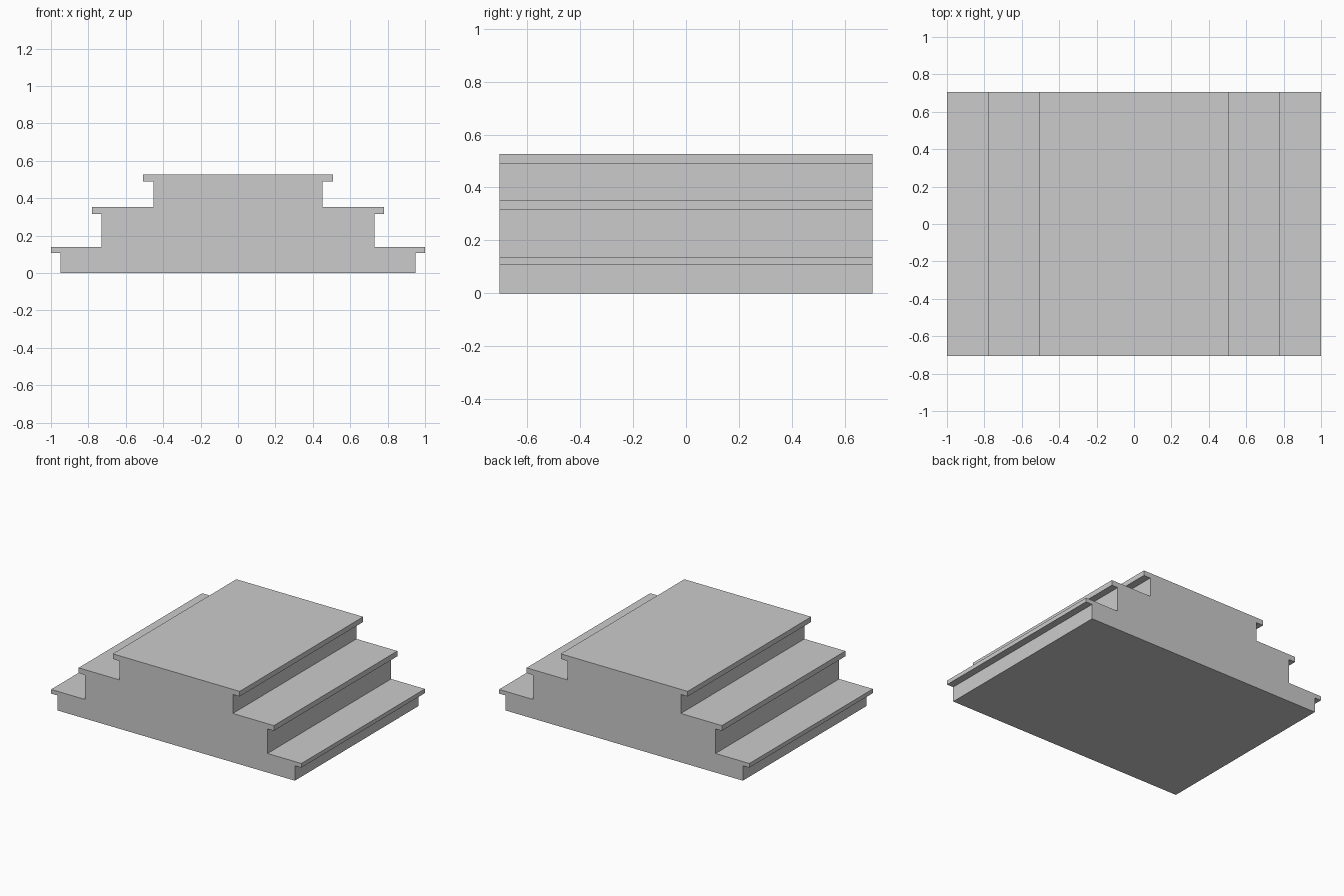
import bpy, bmesh

if "Cube" in bpy.data.objects:
    bpy.data.objects.remove(bpy.data.objects["Cube"])

DEPTH = 1.41

# Right half of the stepped cross-section (x, z), from floor to top
half = []
# (riser half-width, tread half-width, tread underside z, tread top z)
steps = [
    (0.948, 1.000, 0.108, 0.138),
    (0.730, 0.780, 0.315, 0.353),
    (0.453, 0.507, 0.490, 0.527),
]
floor = 0.0
for riser, tread, under, top in steps:
    half += [(riser, floor), (riser, under), (tread, under), (tread, top)]
    floor = top

# Mirror the half profile to close the outline
profile = half + [(-x, z) for x, z in reversed(half)]

# Extrude the outline along y into one solid double-sided staircase
bm = bmesh.new()
face = bm.faces.new([bm.verts.new((x, -DEPTH / 2, z)) for x, z in profile])
ext = bmesh.ops.extrude_face_region(bm, geom=[face], use_keep_orig=True)
verts = [g for g in ext["geom"] if isinstance(g, bmesh.types.BMVert)]
bmesh.ops.translate(bm, verts=verts, vec=(0, DEPTH, 0))
bmesh.ops.recalc_face_normals(bm, faces=bm.faces[:])

mesh = bpy.data.meshes.new("double_sided_steps")
bm.to_mesh(mesh)
bm.free()
bpy.context.collection.objects.link(bpy.data.objects.new("double_sided_steps", mesh))
